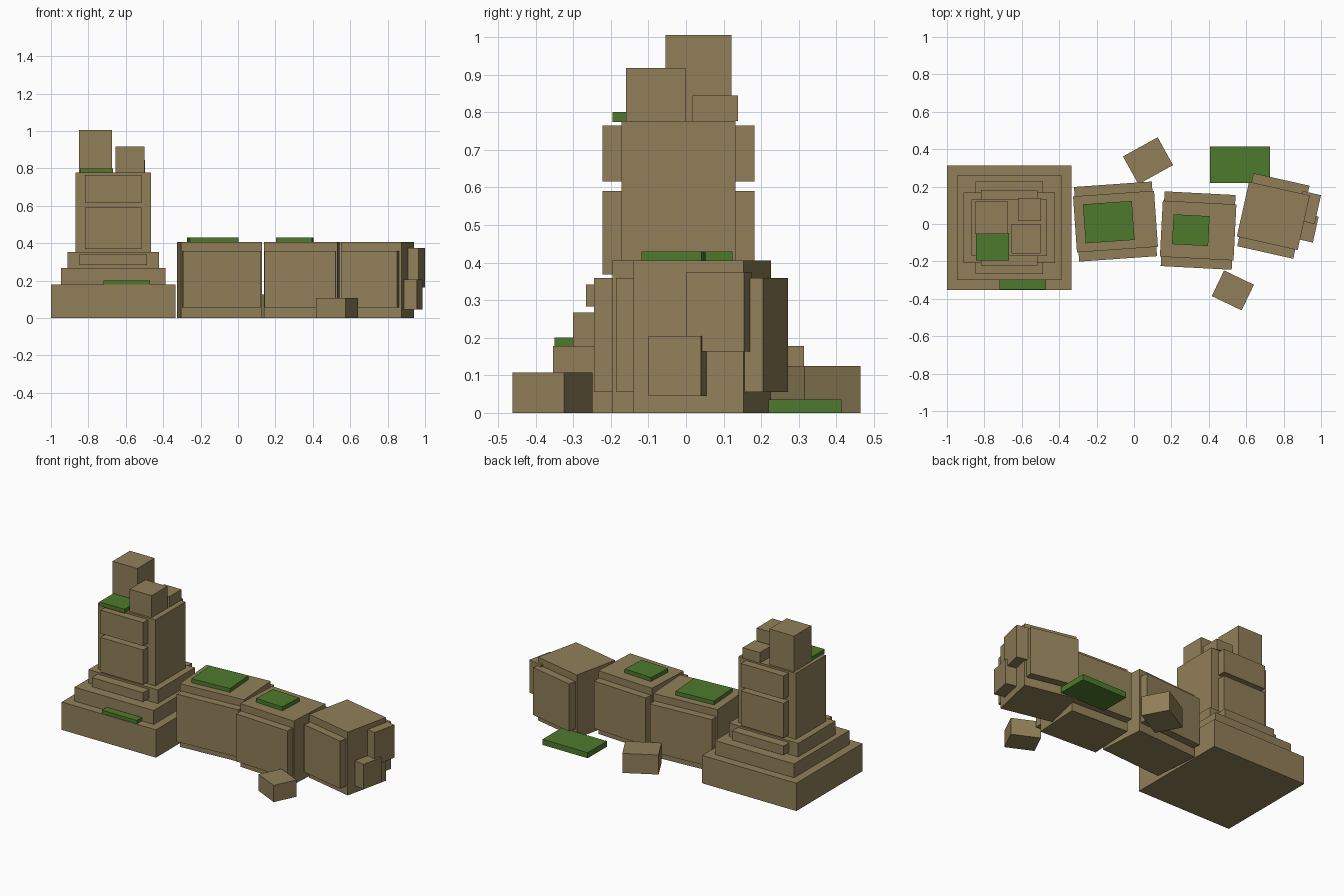
import bpy, math

def material(name, rgb):
    m = bpy.data.materials.new(name)
    m.diffuse_color = (*rgb, 1)
    return m

stone = material("sandstone", (0.283, 0.212, 0.100))
moss = material("moss green", (0.076, 0.195, 0.026))

def block(name, cx, cy, w, d, z0, z1, angle=0, mat=stone):
    """Box from its centre, width, depth, height range and turn in degrees."""
    bpy.ops.mesh.primitive_cube_add(size=1, location=(cx, cy, (z0 + z1) / 2),
                                    rotation=(0, 0, math.radians(angle)))
    o = bpy.context.object
    o.name = name
    o.scale = (w, d, z1 - z0)
    o.data.materials.append(mat)
    return o

# Stepped tower, with thin slabs standing proud of front and back
TX, TY = -0.667, -0.02
for name, w, d, z0, z1 in [
    ("tower_base", 0.667, 0.667, 0, 0.178),
    ("tower_second_step", 0.56, 0.56, 0.178, 0.267),
    ("tower_third_step", 0.49, 0.376, 0.267, 0.354),
    ("third_step_slabs", 0.363, 0.493, 0.283, 0.342),
    ("tower_shaft", 0.405, 0.304, 0.354, 0.777),
    ("shaft_lower_slabs", 0.302, 0.404, 0.368, 0.59),
    ("shaft_upper_slabs", 0.302, 0.404, 0.615, 0.765),
]:
    block(name, TX, TY, w, d, z0, z1)

# Broken blocks on the tower top
block("tall_top_block", -0.762, 0.033, 0.175, 0.175, 0.777, 1.005)
block("middle_top_block", -0.578, -0.08, 0.156, 0.158, 0.777, 0.918)
block("small_top_block", -0.559, 0.078, 0.122, 0.122, 0.777, 0.845)

# Wall segments: core plus slabs on both faces
for i, (cx, cy, w, slab_w, angle) in enumerate([
    (-0.099, 0.013, 0.434, 0.417, 4),
    (0.343, -0.035, 0.394, 0.38, -3),
    (0.745, 0.043, 0.333, 0.307, -12.6),
], 1):
    block(f"wall_core_{i}", cx, cy, w, 0.30, 0, 0.405, angle)
    block(f"wall_slabs_{i}", cx, cy, slab_w, 0.40, 0.055, 0.359, angle)

# Broken stones on the wall end
block("wall_end_upper_stone", 0.934, 0.088, 0.10, 0.158, 0.163, 0.373, -12.6)
block("wall_end_lower_stone", 0.923, -0.019, 0.10, 0.142, 0.045, 0.205, -12.6)

# Fallen rubble
block("rubble_back", 0.075, 0.338, 0.212, 0.17, 0, 0.125, 29)
block("rubble_front", 0.5285, -0.355, 0.177, 0.152, 0, 0.107, -25.6)

# Moss patches
block("moss_tower_top", -0.756, -0.122, 0.178, 0.147, 0.774, 0.80, 0, moss)
block("moss_tower_step", -0.595, -0.30, 0.248, 0.10, 0.176, 0.20, 0, moss)
block("moss_wall_1", -0.135, 0.01, 0.262, 0.209, 0.403, 0.43, 4, moss)
block("moss_wall_2", 0.304, -0.033, 0.193, 0.16, 0.403, 0.43, -3, moss)
block("moss_ground", 0.566, 0.317, 0.32, 0.194, 0, 0.036, 0, moss)
